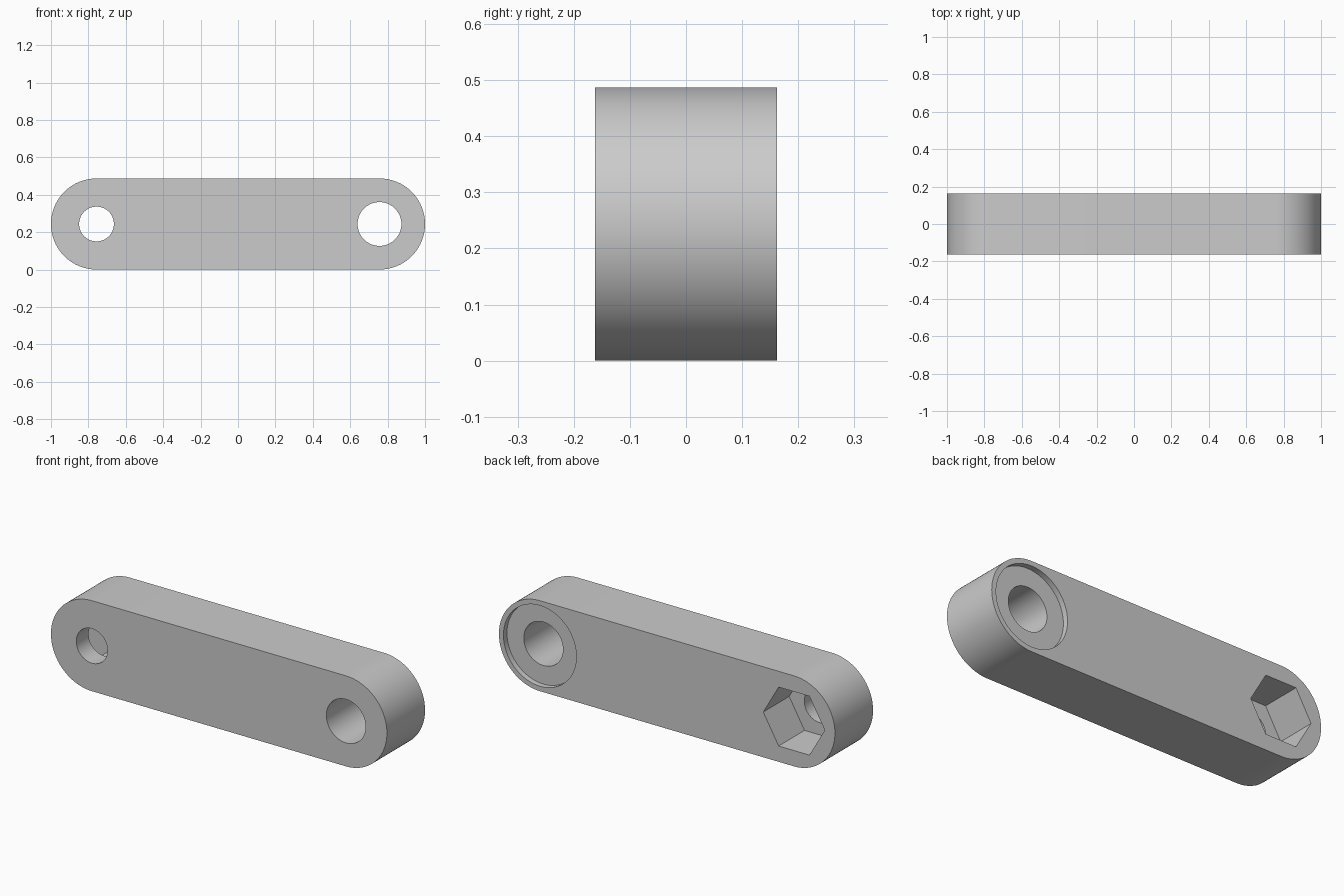
import bpy, bmesh, math
from mathutils import Vector

LENGTH, HEIGHT, DEPTH = 2.0, 0.487, 0.324
R = HEIGHT / 2
PIN_X = LENGTH / 2 - R
FRONT, BACK = -DEPTH / 2, DEPTH / 2
OVER = 0.05

cube = bpy.data.objects.get("Cube")
if cube:
    bpy.data.objects.remove(cube, do_unlink=True)

grey = bpy.data.materials.new("plain grey")
grey.use_nodes = True
colour = (0.6, 0.6, 0.6, 1)
grey.diffuse_color = colour
grey.node_tree.nodes["Principled BSDF"].inputs["Base Color"].default_value = colour


def arc(cx, radius, start, end, steps):
    """Points of an arc in the xz plane around the bar's centre line."""
    return [(cx + radius * math.cos(a), R + radius * math.sin(a))
            for a in (start + (end - start) * i / steps for i in range(steps + 1))]


def prism(name, outline, y0, y1):
    """Extrude an xz outline from y0 to y1."""
    bm = bmesh.new()
    face = bm.faces.new([bm.verts.new((x, y0, z)) for x, z in outline])
    side = bmesh.ops.extrude_face_region(bm, geom=[face])["geom"]
    verts = [v for v in side if isinstance(v, bmesh.types.BMVert)]
    bmesh.ops.translate(bm, verts=verts, vec=Vector((0, y1 - y0, 0)))
    bmesh.ops.recalc_face_normals(bm, faces=bm.faces)
    mesh = bpy.data.meshes.new(name)
    bm.to_mesh(mesh)
    bm.free()
    mesh.materials.append(grey)
    obj = bpy.data.objects.new(name, mesh)
    bpy.context.collection.objects.link(obj)
    return obj


def round_cutter(name, cx, radius, y0, y1, sides=64):
    return prism(name, arc(cx, radius, 0, math.tau, sides)[:-1], y0, y1)


# Bar with fully rounded ends
half = math.pi / 2
link_bar = prism("link_bar",
                 arc(PIN_X, R, -half, half, 48) + arc(-PIN_X, R, half, 3 * half, 48),
                 FRONT, BACK)

# Bolt hole with hexagonal nut pocket, and pivot hole with shallow round recess
cutters = [
    round_cutter("bolt_hole_cutter", -PIN_X, 0.093, FRONT - OVER, BACK + OVER),
    round_cutter("nut_pocket_cutter", -PIN_X, 0.183, BACK - 0.22, BACK + OVER, 6),
    round_cutter("pivot_hole_cutter", PIN_X, 0.117, FRONT - OVER, BACK + OVER),
    round_cutter("washer_recess_cutter", PIN_X, 0.217, BACK - 0.03, BACK + OVER),
]
bpy.context.view_layer.objects.active = link_bar
for cutter in cutters:
    cut = link_bar.modifiers.new(cutter.name, "BOOLEAN")
    cut.operation = "DIFFERENCE"
    cut.solver = "EXACT"
    cut.object = cutter
    bpy.ops.object.modifier_apply(modifier=cut.name)
    bpy.data.objects.remove(cutter, do_unlink=True)

# Smooth the round walls, keep the rims sharp
bpy.ops.object.select_all(action="DESELECT")
link_bar.select_set(True)
bpy.ops.object.shade_smooth_by_angle(angle=math.radians(30))
